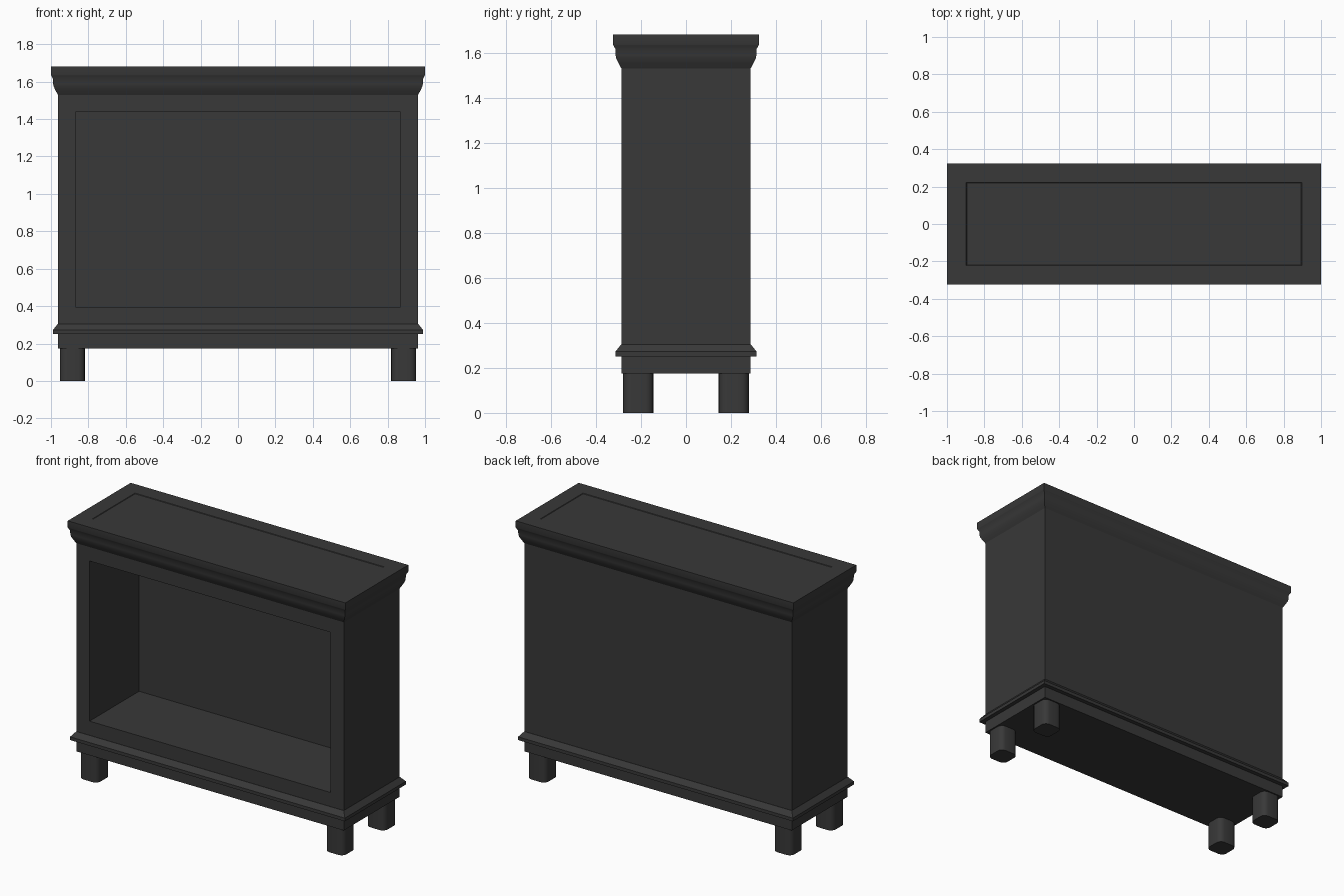
import bpy, bmesh
from mathutils import Vector

if "Cube" in bpy.data.objects:
    bpy.data.objects.remove(bpy.data.objects["Cube"])

HX, HY = 0.963, 0.287   # half size of the cabinet body

mat = bpy.data.materials.new("charcoal")
mat.diffuse_color = (0.04, 0.04, 0.04, 1)
mat.use_nodes = True
mat.node_tree.nodes["Principled BSDF"].inputs["Base Color"].default_value = mat.diffuse_color


def finish(bm, name, smooth=False):
    bmesh.ops.recalc_face_normals(bm, faces=bm.faces)
    me = bpy.data.meshes.new(name)
    bm.to_mesh(me)
    bm.free()
    me.materials.append(mat)
    ob = bpy.data.objects.new(name, me)
    bpy.context.collection.objects.link(ob)
    if smooth:
        bpy.ops.object.select_all(action='DESELECT')
        ob.select_set(True)
        bpy.context.view_layer.objects.active = ob
        bpy.ops.object.shade_smooth_by_angle(angle=0.6)
    return ob


def sweep(profile, name):
    """Run an (outward offset, z) profile around the cabinet rectangle."""
    bm = bmesh.new()
    rings = []
    for o, z in profile:
        x, y = HX + o, HY + o
        rings.append([bm.verts.new(p) for p in
                      ((-x, -y, z), (x, -y, z), (x, y, z), (-x, y, z))])
    for a, b in zip(rings, rings[1:]):
        for i in range(4):
            j = (i + 1) % 4
            bm.faces.new((a[i], a[j], b[j], b[i]))
    bm.faces.new(rings[0])
    bm.faces.new(rings[-1])
    return finish(bm, name, True)


def box(bm, lo, hi):
    lo, hi = Vector(lo), Vector(hi)
    verts = bmesh.ops.create_cube(bm, size=1)["verts"]
    for v in verts:
        v.co = (lo + hi) / 2 + v.co * (hi - lo)


# Cabinet body with an open front: inset the front face and push it back
bm = bmesh.new()
box(bm, (-HX, -HY, 0.302), (HX, HY, 1.533))
bm.normal_update()
front = min(bm.faces, key=lambda f: f.calc_center_median().y)
bmesh.ops.inset_region(bm, faces=[front], thickness=0.094, use_even_offset=True)
back = bmesh.ops.extrude_discrete_faces(bm, faces=[front])["faces"][0]
bmesh.ops.translate(bm, verts=back.verts, vec=(0, 0.51, 0))
finish(bm, "cabinet_body")

# Plinth with its sloped moulding
sweep([(0, 0.174), (0, 0.251), (0.027, 0.251), (0.027, 0.272),
       (0.001, 0.304)], "base_moulding")

# Crown moulding, with a barely sunk panel in the top
sweep([(0, 1.53), (0.012, 1.552), (0.023, 1.575), (0.026, 1.59), (0.027, 1.617),
       (0.035, 1.632), (0.037, 1.637), (0.037, 1.68), (-0.066, 1.68),
       (-0.069, 1.677)], "crown")

# Four legs with rounded vertical corners
for sx, side in ((-1, "left"), (1, "right")):
    for sy, end in ((-1, "front"), (1, "back")):
        bm = bmesh.new()
        box(bm, (-0.067, -0.067, 0), (0.067, 0.067, 0.176))
        upright = [e for e in bm.edges
                   if abs(e.verts[0].co.z - e.verts[1].co.z) > 0.1]
        bmesh.ops.bevel(bm, geom=upright, offset=0.035, segments=4,
                        profile=0.5, affect='EDGES')
        leg = finish(bm, f"{end}_{side}_leg", True)
        leg.location = (sx * 0.886, sy * 0.212, 0)
